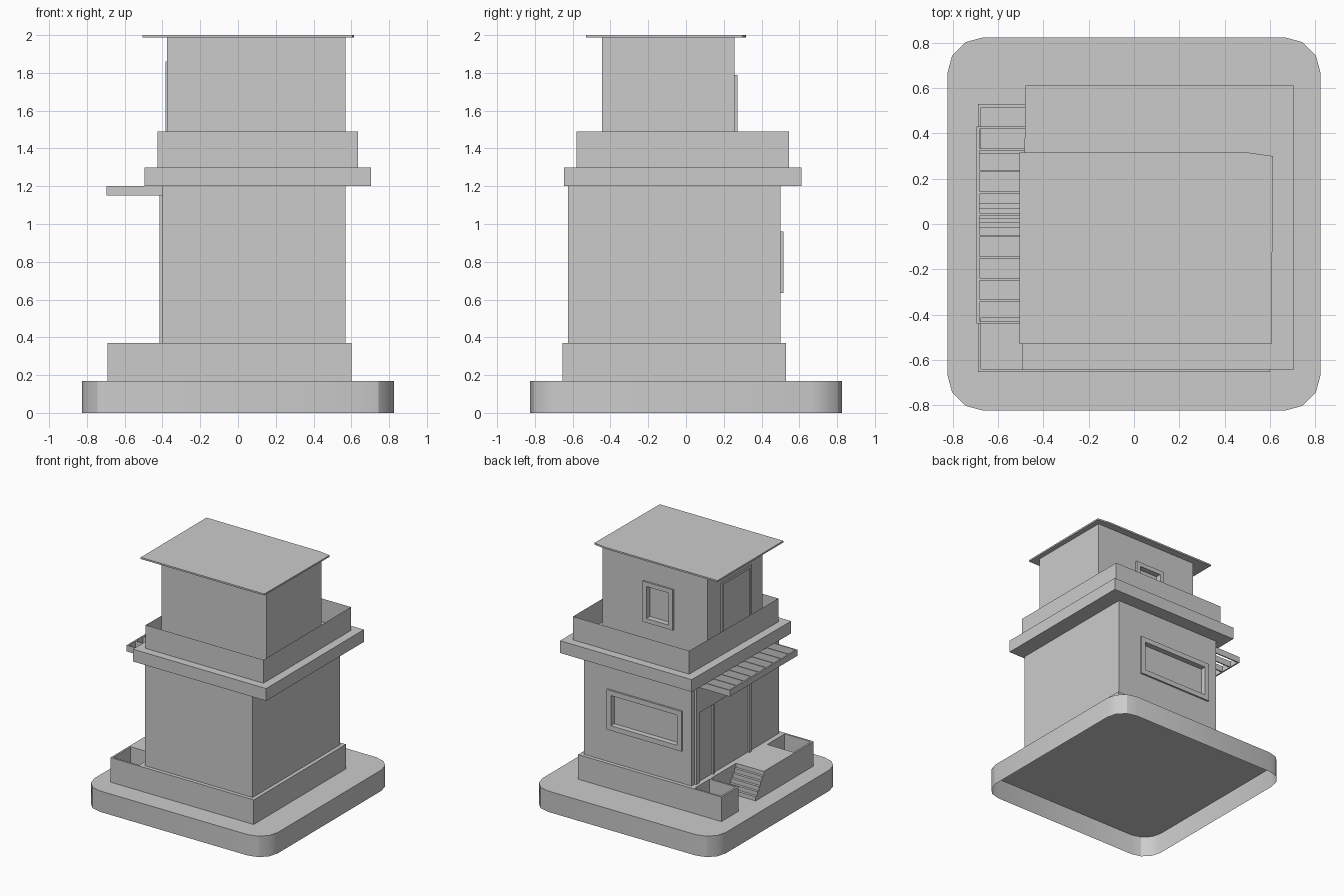
import bpy, bmesh

if "Cube" in bpy.data.objects:
    bpy.data.objects.remove(bpy.data.objects["Cube"])


def prism(name, pts, z0, z1, bottom=True, top=True):
    """Vertical prism from a counter-clockwise outline; either cap may be left open."""
    bm = bmesh.new()
    lo = [bm.verts.new((x, y, z0)) for x, y in pts]
    hi = [bm.verts.new((x, y, z1)) for x, y in pts]
    n = len(pts)
    for i in range(n):
        j = (i + 1) % n
        bm.faces.new((lo[i], lo[j], hi[j], hi[i]))
    if bottom:
        bm.faces.new(lo[::-1])
    if top:
        bm.faces.new(hi)
    me = bpy.data.meshes.new(name)
    bm.to_mesh(me)
    bm.free()
    ob = bpy.data.objects.new(name, me)
    bpy.context.collection.objects.link(ob)
    return ob


def box(name, x, y, z, **caps):
    pts = [(x[0], y[0]), (x[1], y[0]), (x[1], y[1]), (x[0], y[1])]
    return prism(name, pts, z[0], z[1], **caps)


def cut(ob, x, y, z):
    """Carve a box-shaped recess out of a solid."""
    cutter = box("cutter", x, y, z)
    cutter.hide_render = True
    mod = ob.modifiers.new("recess", 'BOOLEAN')
    mod.operation, mod.solver, mod.object = 'DIFFERENCE', 'EXACT', cutter
    bpy.context.view_layer.objects.active = ob
    bpy.ops.object.modifier_apply(modifier=mod.name)
    bpy.data.objects.remove(cutter)


def back_window(name, wall, x, z, y, w, depth=0.03):
    """Raised frame on a back wall around a recessed pane."""
    cut(wall, (x[0] + w, x[1] - w), (y - depth, y + 0.1), (z[0] + w, z[1] - w))
    yy = (y, y + 0.015)
    box(name + "_frame_left", (x[0], x[0] + w), yy, z)
    box(name + "_frame_right", (x[1] - w, x[1]), yy, z)
    box(name + "_frame_sill", (x[0] + w, x[1] - w), yy, (z[0], z[0] + w))
    box(name + "_frame_head", (x[0] + w, x[1] - w), yy, (z[1] - w, z[1]))


# ground base: rounded square, open underneath
base = box("ground_base", (-0.825, 0.825), (-0.825, 0.825), (0, 0.17), bottom=False)
bm = bmesh.new()
bm.from_mesh(base.data)
verticals = [e for e in bm.edges if abs(e.verts[0].co.z - e.verts[1].co.z) > 0.1]
bmesh.ops.bevel(bm, geom=verticals, offset=0.16, segments=3, profile=0.5, affect='EDGES')
bm.to_mesh(base.data)
bm.free()
bpy.context.view_layer.objects.active = base
base.select_set(True)
bpy.ops.object.shade_smooth_by_angle()
base.select_set(False)

# plinth with the terrace side outlined in steps
Z = (0.17, 0.37)
box("plinth", (-0.44, 0.60), (-0.655, 0.53), Z)
box("terrace_deck", (-0.69, -0.44), (-0.40, -0.035), Z)

# stairs climbing along the terrace
steps = 6
for i in range(steps):
    y1 = 0.09 - i * 0.021
    box(f"stair_{i}", (-0.69, -0.44), (y1 - 0.021, y1), (0.17, 0.17 + 0.2 * (i + 1) / steps))

# open planters at both ends of the terrace
T = 0.015
for name, y0, y1 in (("front_planter", -0.655, -0.40), ("back_planter", 0.31, 0.53)):
    box(name + "_outer_wall", (-0.69, -0.69 + T), (y0, y1), Z)
    box(name + "_end_wall", (-0.69 + T, -0.44), (y1 - T, y1), Z)
    box(name + "_start_wall", (-0.69 + T, -0.44), (y0, y0 + T), Z)

# lower storey
lower = box("lower_storey", (-0.40, 0.57), (-0.625, 0.50), (0.37, 1.2))
back_window("lower_window", lower, (-0.32, 0.355), (0.635, 0.96), 0.50, 0.04)

# terrace door frame
DX = (-0.415, -0.40)
for i, (y0, y1) in enumerate(((0.42, 0.46), (0.225, 0.24), (-0.25, -0.225))):
    box(f"door_post_{i}", DX, (y0, y1), (0.37, 0.94))
box("door_lintel", DX, (-0.25, 0.46), (0.94, 1.15))

# balcony slab and thin parapet
prism("balcony_slab", [(-0.495, -0.645), (0.705, -0.645), (0.705, 0.612), (-0.48, 0.612)], 1.2, 1.3)
prism("parapet", [(-0.425, -0.58), (0.635, -0.58), (0.635, 0.545), (-0.41, 0.545)],
      1.3, 1.49, bottom=False, top=False)

# pergola with thin slats over the terrace
PZ = (1.15, 1.2)
box("pergola_beam", (-0.695, -0.683), (-0.44, 0.43), PZ)
bays = 9
for i in range(bays + 1):
    y = -0.435 + i * 0.86 / bays
    box(f"pergola_slat_{i}", (-0.683, -0.40), (y - 0.005, y + 0.005), PZ)

# upper storey
upper = box("upper_storey", (-0.375, 0.57), (-0.445, 0.257), (1.3, 1.987))
back_window("upper_window", upper, (-0.07, 0.20), (1.46, 1.79), 0.257, 0.035)

# upper balcony door frame
UX = (-0.385, -0.375)
for i, y in enumerate((0.08, -0.29)):
    box(f"upper_door_post_{i}", UX, (y - 0.01, y + 0.01), (1.3, 1.86))
box("upper_door_head", UX, (-0.28, 0.07), (1.84, 1.86))

# flat roof with one slightly clipped corner
prism("roof", [(-0.505, -0.53), (0.607, -0.53), (0.615, 0.30), (0.51, 0.315), (-0.505, 0.317)], 1.987, 2.0)
